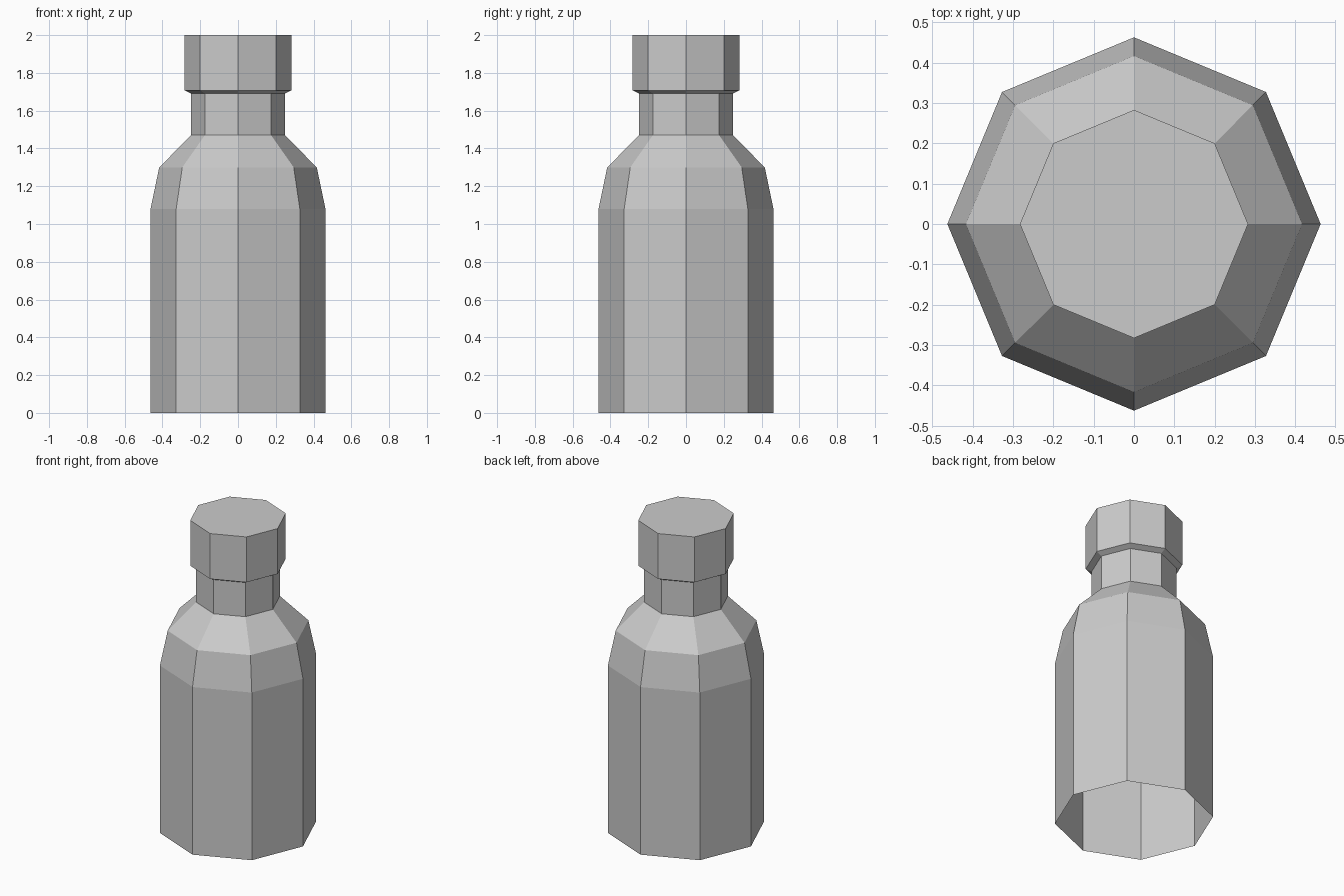
import bpy
import bmesh
from math import cos, sin, tau

SIDES = 8

cube = bpy.data.objects.get("Cube")
if cube:
    bpy.data.objects.remove(cube, do_unlink=True)

grey = bpy.data.materials.new("plain grey")
grey.use_nodes = True
colour = (0.6, 0.6, 0.6, 1)
grey.diffuse_color = colour
grey.node_tree.nodes["Principled BSDF"].inputs["Base Color"].default_value = colour


def turned_part(name, profile, close_top=False):
    """Sweep a (radius, height) profile round z with flat sides."""
    bm = bmesh.new()
    rings = [[bm.verts.new((r * cos(tau * i / SIDES), r * sin(tau * i / SIDES), z))
              for i in range(SIDES)] for r, z in profile]
    for low, high in zip(rings, rings[1:]):
        for i in range(SIDES):
            j = (i + 1) % SIDES
            bm.faces.new((low[i], low[j], high[j], high[i]))
    if close_top:
        bm.faces.new(rings[-1])
    mesh = bpy.data.meshes.new(name)
    bm.to_mesh(mesh)
    bm.free()
    mesh.materials.append(grey)
    obj = bpy.data.objects.new(name, mesh)
    bpy.context.collection.objects.link(obj)
    return obj


# Hollow body with an open base, tapered shoulder and straight neck
turned_part("bottle_body", [(0.463, 0), (0.463, 1.08), (0.417, 1.30),
                            (0.248, 1.47), (0.248, 1.69)])

# Cap with a narrow sloping underside
turned_part("bottle_cap", [(0.248, 1.69), (0.283, 1.708), (0.283, 2)], close_top=True)
